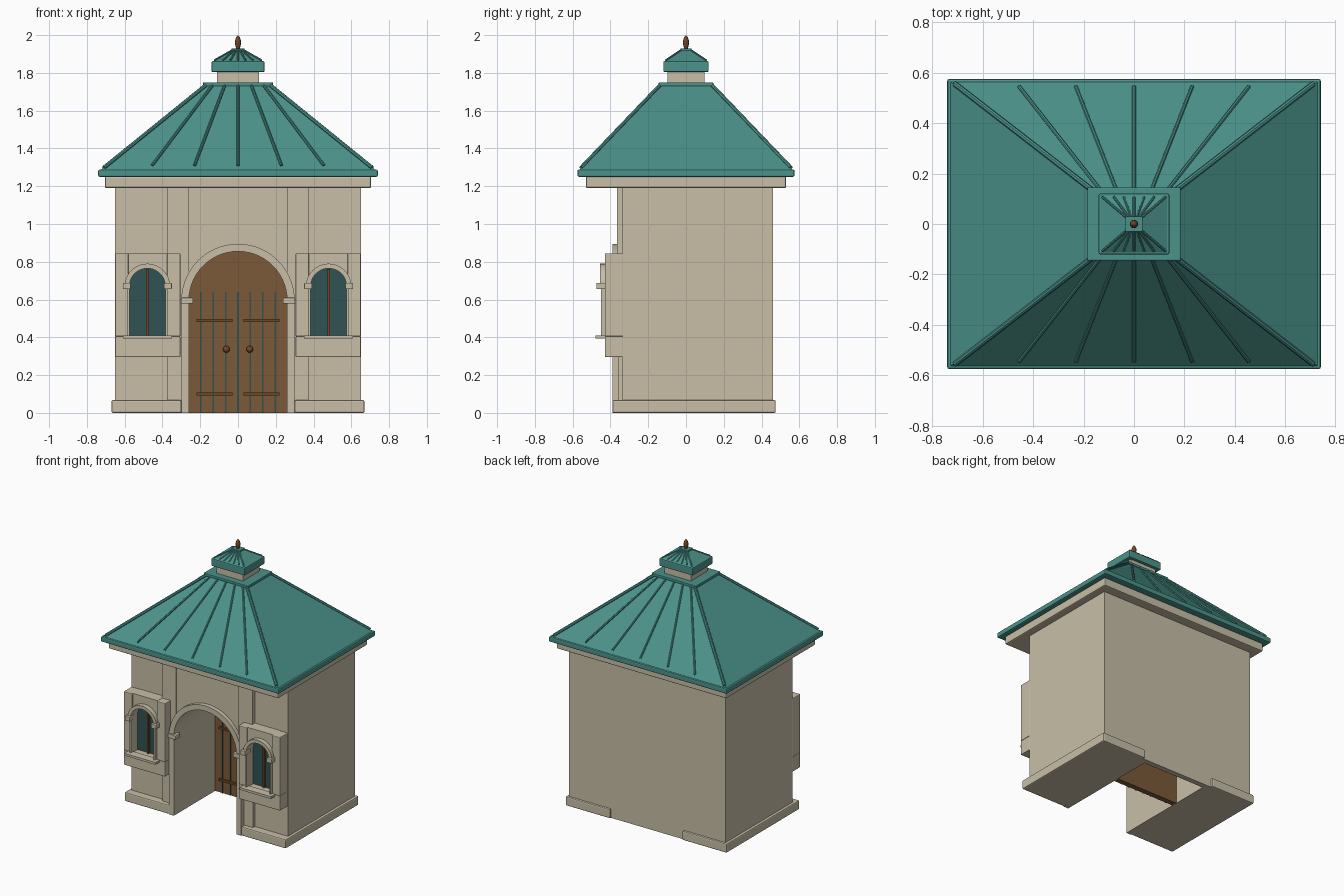
import bpy, bmesh, math
from mathutils import Vector

if "Cube" in bpy.data.objects:
    bpy.data.objects.remove(bpy.data.objects["Cube"], do_unlink=True)


def material(name, rgb):
    m = bpy.data.materials.new(name)
    m.use_nodes = True
    m.diffuse_color = (*rgb, 1)
    m.node_tree.nodes["Principled BSDF"].inputs["Base Color"].default_value = (*rgb, 1)
    return m


STONE = material("warm stone", (0.58, 0.52, 0.39))
ROOF = material("teal roof", (0.07, 0.29, 0.255))
WOOD = material("door wood", (0.20, 0.10, 0.04))
GLASS = material("dark teal glass", (0.03, 0.085, 0.085))
BRONZE = material("dark bronze", (0.16, 0.062, 0.022))


def finish(name, bm, mat, bevel=0):
    bmesh.ops.recalc_face_normals(bm, faces=bm.faces)
    me = bpy.data.meshes.new(name)
    bm.to_mesh(me)
    bm.free()
    me.materials.append(mat)
    ob = bpy.data.objects.new(name, me)
    bpy.context.collection.objects.link(ob)
    if bevel:
        mod = ob.modifiers.new("soft edge", "BEVEL")
        mod.width, mod.segments = bevel, 2
    return ob


def frustum(name, low, high, mat, bevel=0):
    """Four-sided block; low and high are (x0, x1, y0, y1, z)."""
    bm = bmesh.new()
    rings = []
    for x0, x1, y0, y1, z in (low, high):
        rings.append([bm.verts.new((x, y, z)) for x, y in
                      ((x0, y0), (x1, y0), (x1, y1), (x0, y1))])
    a, b = rings
    bm.faces.new(a[::-1])
    bm.faces.new(b)
    for i in range(4):
        j = (i + 1) % 4
        bm.faces.new((a[i], a[j], b[j], b[i]))
    return finish(name, bm, mat, bevel)


def box(name, x, y, z, mat, bevel=0):
    return frustum(name, (*x, *y, z[0]), (*x, *y, z[1]), mat, bevel)


def centred(name, hx, hy, z, mat, bevel=0):
    return box(name, (-hx, hx), (-hy, hy), z, mat, bevel)


def prism(name, outline, y0, y1, mat):
    """Extrude an (x, z) outline along y."""
    bm = bmesh.new()
    face = bm.faces.new([bm.verts.new((x, y0, z)) for x, z in outline])
    out = bmesh.ops.extrude_face_region(bm, geom=[face])["geom"]
    moved = [v for v in out if isinstance(v, bmesh.types.BMVert)]
    bmesh.ops.translate(bm, verts=moved, vec=(0, y1 - y0, 0))
    return finish(name, bm, mat)


def arc(cx, r, zc, n=28):
    return [(cx - r * math.cos(math.pi * i / n), zc + r * math.sin(math.pi * i / n))
            for i in range(n + 1)]


def arch(cx, r, z0, zc):
    """Closed arch shape, left foot to right foot."""
    return [(cx - r, z0)] + arc(cx, r, zc) + [(cx + r, z0)]


def wall_with_arch(cx, half, z0, z1, r, zc):
    return [(cx - half, z0)] + arch(cx, r, z0, zc) + \
           [(cx + half, z0), (cx + half, z1), (cx - half, z1)]


def rod(name, p, q, r, mat):
    p, q = Vector(p), Vector(q)
    bm = bmesh.new()
    bmesh.ops.create_cone(bm, cap_ends=True, segments=8, radius1=r, radius2=r,
                          depth=(q - p).length)
    bm.transform(Vector((0, 0, 1)).rotation_difference(q - p).to_matrix().to_4x4())
    bmesh.ops.translate(bm, verts=bm.verts, vec=(p + q) / 2)
    return finish(name, bm, mat)


def smooth(ob):
    for p in ob.data.polygons:
        p.use_smooth = True


# Body: arched passage closed by a back wall
DOOR_R, DOOR_Z = 0.26, 0.595
prism("body", wall_with_arch(0, 0.65, 0, 1.2, DOOR_R, DOOR_Z), -0.335, 0.42, STONE)
box("back_wall", (-0.65, 0.65), (0.42, 0.46), (0, 1.2), STONE)
prism("centre_panel", wall_with_arch(0, 0.375, 0, 1.2, DOOR_R, DOOR_Z),
      -0.358, -0.335, STONE)

# Entrance surround
prism("entrance_arch", arch(0, 0.30, 0, DOOR_Z) + arch(0, DOOR_R, 0, DOOR_Z)[::-1],
      -0.39, -0.35, STONE)

# Door set deep in the passage
prism("door", arch(0, DOOR_R, 0, DOOR_Z), 0.10, 0.14, WOOD)
for i in range(-3, 4):
    x = i * 0.066
    box("door_groove", (x - 0.004, x + 0.004), (0.095, 0.101), (0, 0.64), GLASS)


def window(s):
    cx, r, zc = s * 0.48, 0.095, 0.67

    def bx(name, a, b, y, z, mat, bevel=0):
        return box(name, sorted((s * a, s * b)), y, z, mat, bevel)

    # Projecting window bay
    bx("bay_base", 0.305, 0.65, (-0.43, -0.335), (0.295, 0.405), STONE, 0.005)
    bx("bay_inner_pier", 0.305, 0.375, (-0.43, -0.335), (0.405, 0.845), STONE, 0.005)
    bx("bay_outer_pier", 0.58, 0.65, (-0.43, -0.335), (0.405, 0.845), STONE, 0.005)
    prism("bay_panel", wall_with_arch(cx, 0.106, 0.405, 0.845, r, zc),
          -0.42, -0.335, STONE)
    bx("window_sill", 0.35, 0.61, (-0.48, -0.42), (0.393, 0.41), STONE)
    # Window trim, glass and bars
    prism("window_arch", [(cx - 0.115, zc)] + arc(cx, 0.12, zc) +
          arc(cx, r, zc)[::-1], -0.455, -0.41, STONE)
    for side in (-1, 1):
        a, b = sorted((0.48 + side * 0.095, 0.48 + side * 0.107))
        bx("window_jamb", a, b, (-0.45, -0.41), (0.405, zc), STONE)
        a, b = sorted((0.48 + side * 0.088, 0.48 + side * 0.13))
        bx("window_capital", a, b, (-0.475, -0.41), (0.655, 0.688), STONE, 0.004)
    prism("window_glass", arch(cx, r, 0.405, zc), -0.37, -0.345, GLASS)
    bx("window_bar", 0.474, 0.486, (-0.385, -0.365), (0.405, 0.762), BRONZE)


for s in (-1, 1):
    def side_box(name, a, b, y, z, mat, bevel=0):
        return box(name, sorted((s * a, s * b)), y, z, mat, bevel)

    window(s)
    side_box("plinth", 0.30, 0.67, (-0.39, 0.475), (0, 0.068), STONE, 0.008)
    side_box("pilaster", 0.26, 0.375, (-0.366, -0.335), (0.6, 1.2), STONE)
    side_box("arch_capital", 0.238, 0.302, (-0.402, -0.345), (0.578, 0.61), STONE, 0.004)
    # Door straps and knobs
    for z in (0.10, 0.49):
        side_box("door_strap", 0.028, 0.22, (0.085, 0.102), (z - 0.008, z + 0.008), BRONZE)
    bm = bmesh.new()
    bmesh.ops.create_uvsphere(bm, u_segments=16, v_segments=10, radius=0.018)
    bmesh.ops.translate(bm, verts=bm.verts, vec=(s * 0.062, 0.085, 0.337))
    smooth(finish("door_knob", bm, BRONZE))

# Cornice and main roof
centred("cornice", 0.705, 0.53, (1.19, 1.252), STONE, 0.008)
centred("roof_eave", 0.74, 0.575, (1.25, 1.288), ROOF, 0.008)
frustum("main_roof", (-0.73, 0.73, -0.565, 0.565, 1.285),
        (-0.17, 0.17, -0.135, 0.135, 1.735), ROOF)
centred("roof_cap", 0.185, 0.145, (1.73, 1.75), ROOF, 0.004)

# Cupola
centred("cupola_neck", 0.11, 0.098, (1.745, 1.81), STONE)
centred("cupola_eave", 0.14, 0.12, (1.805, 1.862), ROOF, 0.006)
frustum("cupola_roof", (-0.135, 0.135, -0.115, 0.115, 1.86),
        (-0.03, 0.03, -0.026, 0.026, 1.92), ROOF)
centred("cupola_cap", 0.034, 0.03, (1.915, 1.93), ROOF)

# Seam ribs on the front and back slopes, and along the hips
for f in (-1, 1):
    for low, high in ((0, 0), (0.23, 0.07), (0.455, 0.135), (0.71, 0.17)):
        for s in ((1, -1) if low else (1,)):
            hip = low > 0.6
            y, z = (0.555, 1.298) if hip else (0.545, 1.31)
            rod("hip_rib" if hip else "roof_rib", (s * low, f * y, z),
                (s * high, f * 0.137, 1.735), 0.011 if hip else 0.008, ROOF)
    for low, high in ((0, 0), (0.04, 0.01), (0.08, 0.02), (0.125, 0.03)):
        for s in ((1, -1) if low else (1,)):
            rod("cupola_rib", (s * low, f * 0.107, 1.867),
                (s * high, f * 0.026, 1.921), 0.005, ROOF)

# Finial, turned from a profile
bm = bmesh.new()
profile = [(0, 1.925), (0.009, 1.925), (0.011, 1.935), (0.017, 1.955),
           (0.016, 1.97), (0.009, 1.99), (0, 2.0)]
vs = [bm.verts.new((r, 0, z)) for r, z in profile]
es = [bm.edges.new(p) for p in zip(vs, vs[1:])]
bmesh.ops.spin(bm, geom=vs + es, cent=(0, 0, 0), axis=(0, 0, 1),
               angle=math.tau, steps=16)
bmesh.ops.remove_doubles(bm, verts=bm.verts, dist=0.0001)
smooth(finish("finial", bm, BRONZE))
